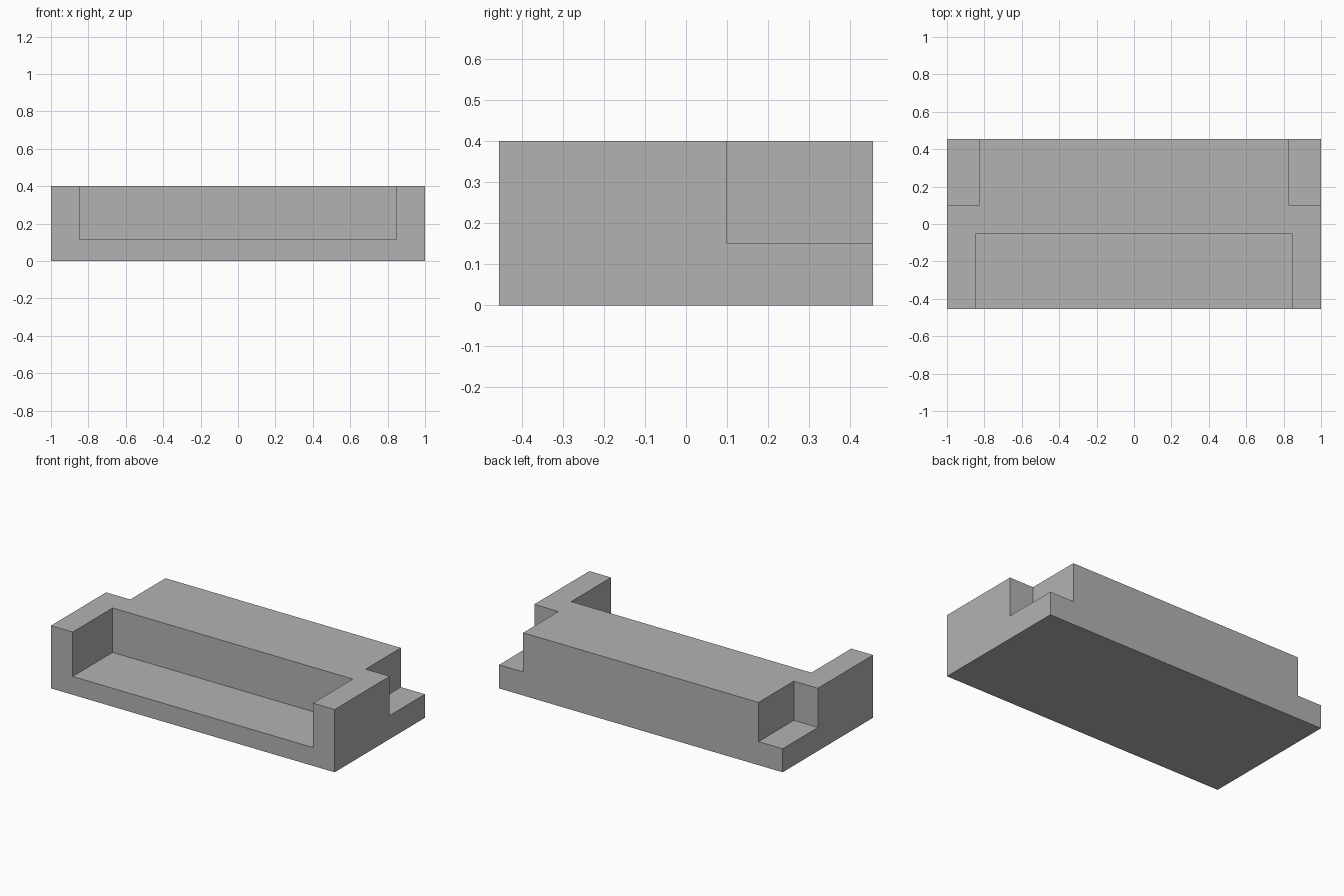
import bpy
from mathutils import Vector

default = bpy.data.objects.get("Cube")
if default:
    bpy.data.objects.remove(default, do_unlink=True)

HALF_X, HALF_Y, HEIGHT = 1.0, 0.455, 0.4
OVER = 0.1  # how far cutters reach past the block

grey = bpy.data.materials.new("plain grey")
grey.use_nodes = True
colour = (0.45, 0.45, 0.45, 1)
grey.diffuse_color = colour
grey.node_tree.nodes["Principled BSDF"].inputs["Base Color"].default_value = colour


def box(name, low, high):
    """Axis-aligned box between two corners."""
    low, high = Vector(low), Vector(high)
    bpy.ops.mesh.primitive_cube_add(size=1, location=(low + high) / 2)
    obj = bpy.context.object
    obj.name = name
    obj.scale = high - low
    bpy.ops.object.transform_apply(location=True, rotation=False, scale=True)
    obj.data.materials.append(grey)
    return obj


def cut(target, cutter):
    """Subtract the cutter from the target, then discard it."""
    cutter.hide_render = True
    mod = target.modifiers.new("cut", "BOOLEAN")
    mod.operation, mod.solver, mod.object = "DIFFERENCE", "EXACT", cutter
    bpy.context.view_layer.objects.active = target
    bpy.ops.object.modifier_apply(modifier=mod.name)
    bpy.data.objects.remove(cutter, do_unlink=True)


# Solid block
block = box("notched_block", (-HALF_X, -HALF_Y, 0), (HALF_X, HALF_Y, HEIGHT))

# Wide recess open to the front and top
cut(block, box("front_recess_cutter", (-0.847, -HALF_Y - OVER, 0.117),
               (0.847, -0.053, HEIGHT + OVER)))

# Step in each back corner
for side in (-1, 1):
    xs = sorted((side * 0.83, side * (HALF_X + OVER)))
    cut(block, box("corner_step_cutter", (xs[0], 0.1, 0.15),
                   (xs[1], HALF_Y + OVER, HEIGHT + OVER)))
